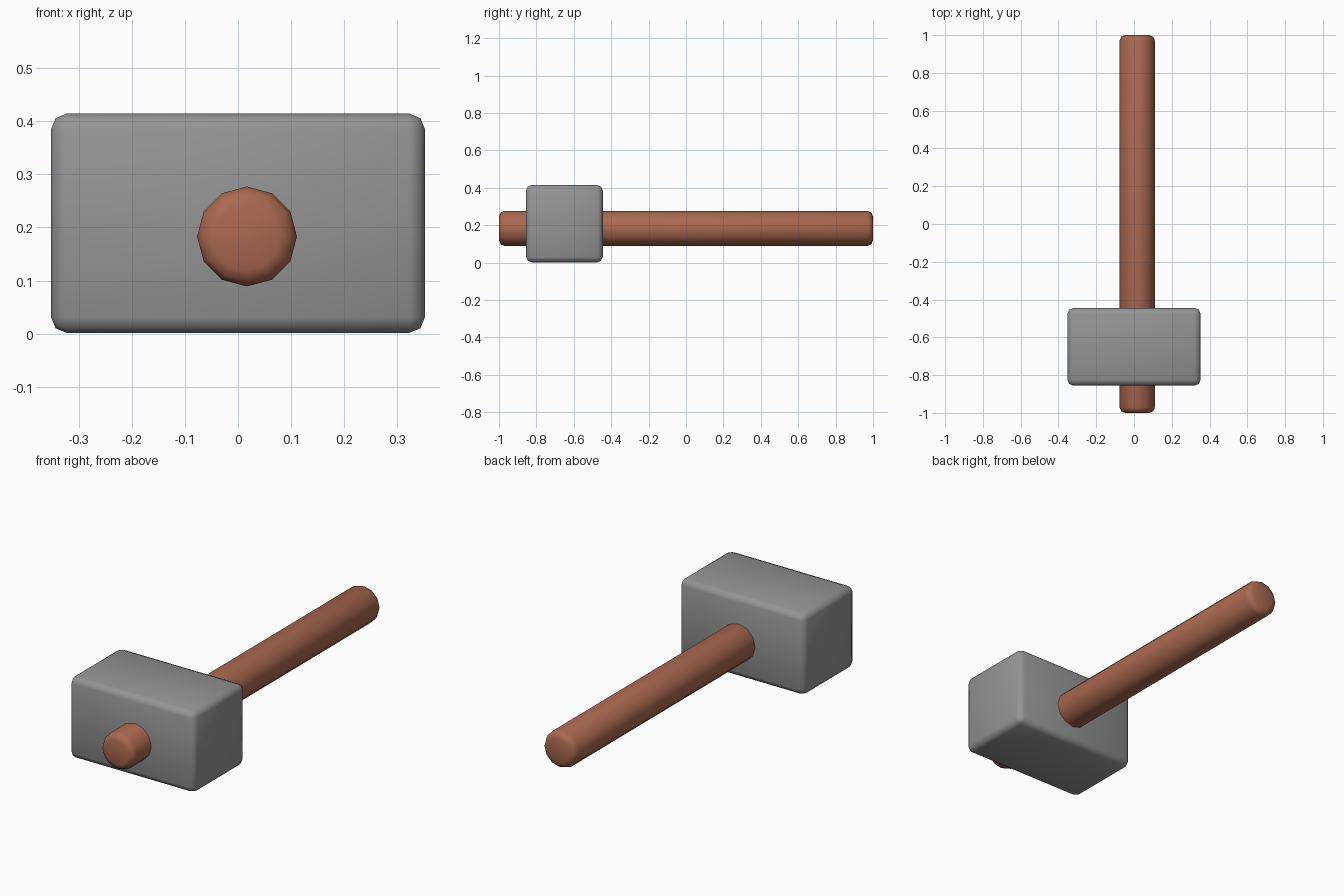
import bpy, math

if "Cube" in bpy.data.objects:
    bpy.data.objects.remove(bpy.data.objects["Cube"])


def material(name, rgb):
    m = bpy.data.materials.new(name)
    m.diffuse_color = (*rgb, 1)
    m.use_nodes = True
    m.node_tree.nodes["Principled BSDF"].inputs["Base Color"].default_value = m.diffuse_color
    return m


def finish(name, mat, width, angle):
    # rounded edges, smooth shading, flat colour
    ob = bpy.context.object
    ob.name = name
    ob.data.materials.append(mat)
    bpy.ops.object.transform_apply(location=False, rotation=True, scale=True)
    bev = ob.modifiers.new("rounded_edges", 'BEVEL')
    bev.width = width
    bev.segments = 2
    bev.limit_method = 'ANGLE'
    bev.angle_limit = math.radians(angle)
    bpy.ops.object.modifier_apply(modifier=bev.name)
    bpy.ops.object.shade_smooth()
    return ob


steel = material("grey_metal", (0.30, 0.30, 0.30))
wood = material("brown_wood", (0.40, 0.14, 0.08))

# block-shaped hammer head
bpy.ops.mesh.primitive_cube_add(size=1, location=(0, -0.65, 0.208))
bpy.context.object.scale = (0.704, 0.41, 0.413)
finish("hammer_head", steel, 0.03, 30)

# twelve-sided handle running through the head, rounded at both ends
bpy.ops.mesh.primitive_cylinder_add(vertices=12, radius=0.094, depth=2,
                                    location=(0.017, 0, 0.183),
                                    rotation=(math.pi / 2, 0, 0))
finish("handle", wood, 0.03, 60)
